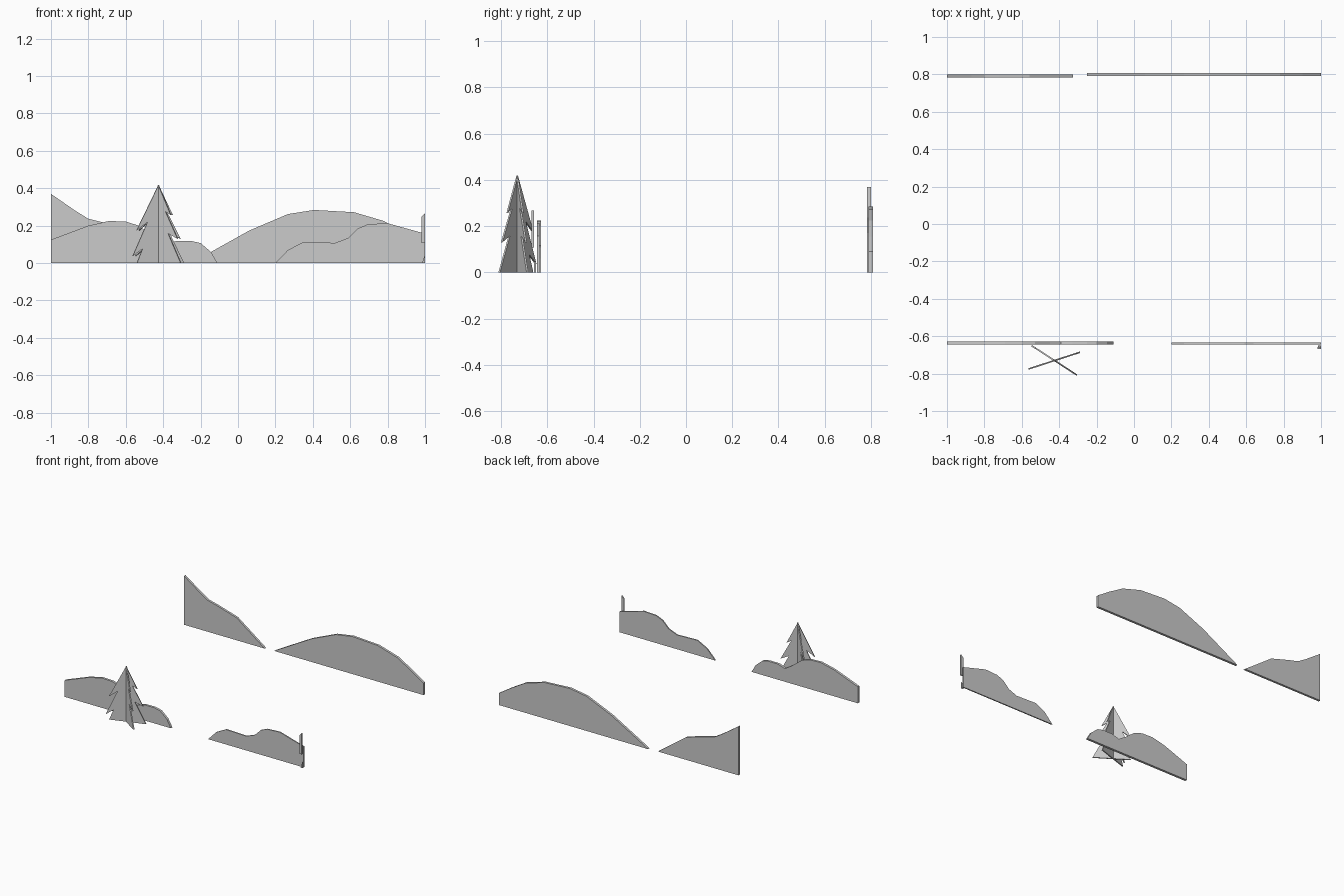
import bpy, bmesh, math
from mathutils import Matrix


def cutout(name, outline, thickness, location, angle=0.0):
    """Flat upright board: outline in x/z, thickness centred on y."""
    bm = bmesh.new()
    front = [bm.verts.new((x, -thickness / 2, z)) for x, z in outline]
    face = bm.faces.new(front)
    ext = bmesh.ops.extrude_face_region(bm, geom=[face])
    verts = [g for g in ext["geom"] if isinstance(g, bmesh.types.BMVert)]
    bmesh.ops.translate(bm, verts=verts, vec=(0, thickness, 0))
    bmesh.ops.recalc_face_normals(bm, faces=bm.faces)
    bm.transform(Matrix.Rotation(angle, 4, 'Z'))
    mesh = bpy.data.meshes.new(name)
    bm.to_mesh(mesh)
    bm.free()
    obj = bpy.data.objects.new(name, mesh)
    obj.location = location
    bpy.context.collection.objects.link(obj)
    return obj


# Back hills
cutout("back_left_hill",
       [(-1, 0), (-0.325, 0), (-0.56, 0.17), (-0.72, 0.217), (-0.8, 0.237), (-0.87, 0.28), (-1, 0.37)],
       0.017, (0, 0.792, 0))
cutout("back_right_hill",
       [(-0.25, 0), (1, 0), (1, 0.09), (0.9, 0.155), (0.78, 0.225), (0.62, 0.272),
        (0.406, 0.284), (0.267, 0.262), (0.06, 0.174), (-0.144, 0.06)],
       0.018, (0, 0.799, 0))

# Front hills
cutout("front_left_hill",
       [(-1, 0), (-0.11, 0), (-0.145, 0.06), (-0.2, 0.107), (-0.25, 0.118), (-0.33, 0.118),
        (-0.39, 0.1), (-0.45, 0.138), (-0.53, 0.2), (-0.6, 0.222), (-0.69, 0.225),
        (-0.8, 0.2), (-1, 0.125)],
       0.018, (0, -0.636, 0))
cutout("front_right_hill",
       [(0.2, 0), (1, 0), (1, 0.157), (0.98, 0.163), (0.8, 0.213), (0.695, 0.208), (0.64, 0.185),
        (0.59, 0.135), (0.52, 0.108), (0.35, 0.113), (0.267, 0.07)],
       0.009, (0, -0.639, 0))

# Tree made of two crossed boards
tree = [(0, 0.418), (-0.124, 0.174), (-0.062, 0.22), (-0.146, 0.037), (-0.09, 0.077), (-0.122, 0),
        (0.143, 0), (0.063, 0.158), (0.123, 0.13), (0.045, 0.277), (0.08, 0.256)]
for name, angle in (("tree_board_a", -33), ("tree_board_b", 18)):
    cutout(name, tree, 0.008, (-0.425, -0.73, 0), math.radians(angle))

# Sliver of a second tree, cut off at the right edge
cutout("edge_tree_branch",
       [(0.981, 0.107), (1, 0.107), (1, 0.268), (0.981, 0.248)], 0.011, (0, -0.662, 0))
cutout("edge_tree_foot", [(0.984, 0), (1, 0), (1, 0.046)], 0.009, (0, -0.653, 0))
